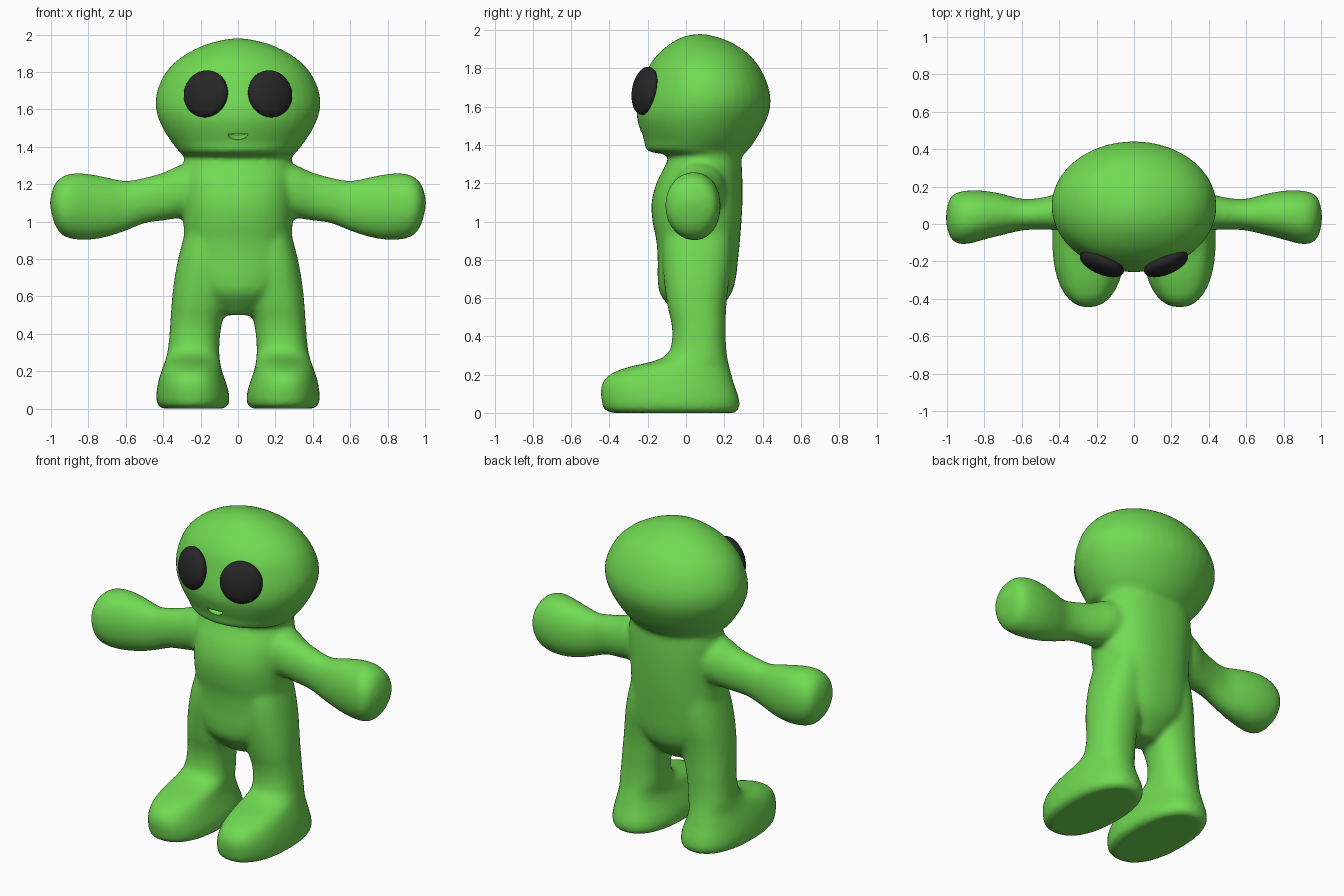
import bpy, bmesh, math
from mathutils import Matrix, Vector

if "Cube" in bpy.data.objects:
    bpy.data.objects.remove(bpy.data.objects["Cube"])


def material(name, color):
    m = bpy.data.materials.new(name)
    m.diffuse_color = (*color, 1)
    m.use_nodes = True
    m.node_tree.nodes["Principled BSDF"].inputs["Base Color"].default_value = m.diffuse_color
    return m


green = material("bright green", (0.165, 0.70, 0.085))
black = material("soft black", (0.02, 0.02, 0.021))


def smooth_rings(rings, steps=4):
    """Catmull-Rom interpolation of the ring values."""
    out = []
    for i in range(len(rings) - 1):
        p0, p1 = rings[max(i - 1, 0)], rings[i]
        p2, p3 = rings[i + 1], rings[min(i + 2, len(rings) - 1)]
        for k in range(steps):
            t = k / steps
            out.append([0.5 * (2 * b + (c - a) * t + (2 * a - 5 * b + 4 * c - d) * t * t
                               + (3 * b - a - 3 * c + d) * t ** 3)
                        for a, b, c, d in zip(p0, p1, p2, p3)])
    out.append(list(rings[-1]))
    return out


def loft(bm, rings, place, power=2.0, seg=40):
    """Closed skin over rings (height, u0, u1, v0, v1); place() maps u, v, h to space."""
    loops = []
    for h, u0, u1, v0, v1 in smooth_rings(rings):
        loop = []
        for i in range(seg):
            a = 2 * math.pi * i / seg
            c, s = math.cos(a), math.sin(a)
            u = (u0 + u1) / 2 + (u1 - u0) / 2 * math.copysign(abs(c) ** (2 / power), c)
            v = (v0 + v1) / 2 + (v1 - v0) / 2 * math.copysign(abs(s) ** (2 / power), s)
            loop.append(bm.verts.new(place(u, v, h)))
        loops.append(loop)
    for a, b in zip(loops, loops[1:]):
        for i in range(seg):
            j = (i + 1) % seg
            bm.faces.new((a[i], a[j], b[j], b[i]))
    bm.faces.new(loops[0])
    bm.faces.new(loops[-1])


def make_object(name, bm, mat):
    bmesh.ops.recalc_face_normals(bm, faces=bm.faces)
    me = bpy.data.meshes.new(name)
    bm.to_mesh(me)
    bm.free()
    me.materials.append(mat)
    ob = bpy.data.objects.new(name, me)
    bpy.context.collection.objects.link(ob)
    return ob


# Rings: (z, x0, x1, y0, y1), with half widths for the symmetric parts
head = [(1.35, .29, -.09, .30), (1.362, .305, -.18, .315), (1.38, .32, -.212, .33),
        (1.42, .352, -.217, .36), (1.48, .392, -.240, .395), (1.55, .425, -.258, .428),
        (1.62, .441, -.252, .442), (1.7, .432, -.232, .432), (1.8, .385, -.20, .388),
        (1.88, .302, -.142, .322), (1.94, .190, -.066, .228), (1.97, .085, .0, .14),
        (1.98, .02, .06, .09)]
torso = [(.50, .09, -.03, .13), (.55, .15, -.08, .18), (.62, .22, -.135, .235),
         (.7, .27, -.148, .26), (.8, .285, -.148, .272), (.9, .288, -.155, .282),
         (1.0, .292, -.175, .29), (1.1, .295, -.18, .295), (1.2, .30, -.155, .295),
         (1.28, .295, -.115, .292), (1.34, .282, -.09, .288), (1.42, .26, -.08, .28)]
leg = [(.0, .075, .405, -.39, .255), (.02, .05, .43, -.43, .278), (.06, .045, .437, -.44, .28),
       (.1, .052, .434, -.446, .27), (.15, .068, .425, -.44, .252), (.2, .085, .41, -.40, .238),
       (.24, .094, .395, -.30, .227), (.27, .098, .385, -.17, .22), (.31, .1, .376, -.095, .213),
       (.38, .097, .368, -.073, .208), (.46, .085, .362, -.075, .208), (.55, .06, .356, -.095, .21),
       (.65, .04, .346, -.11, .22), (.75, .03, .33, -.12, .235), (.85, .03, .308, -.12, .24),
       (.95, .03, .28, -.11, .24)]
# Arm rings: (x, y0, y1, z0, z1)
arm = [(.15, -.07, .22, 1.04, 1.34), (.3, -.055, .20, 1.02, 1.305), (.4, -.035, .165, 1.005, 1.262),
       (.5, -.03, .14, .99, 1.235), (.6, -.035, .135, .95, 1.218), (.7, -.058, .16, .918, 1.236),
       (.8, -.083, .178, .902, 1.255), (.88, -.105, .18, .906, 1.258), (.94, -.106, .17, .928, 1.24),
       (.98, -.075, .145, .985, 1.20), (1.0, -.02, .09, 1.06, 1.14), (1.006, .02, .05, 1.09, 1.11)]

# Body: all parts lofted, then fused and softened
bm = bmesh.new()
straight = lambda u, v, h: (u, v, h)
loft(bm, [(z, -w, w, a, b) for z, w, a, b in head], straight)
loft(bm, [(z, -w, w, a, b) for z, w, a, b in torso], straight, 2.3)
for side in (1, -1):
    loft(bm, leg, lambda u, v, h: (side * u, v, h), 2.3)
    loft(bm, arm, lambda u, v, h: (side * h, u, v), 2.1)
body = make_object("body", bm, green)

remesh = body.modifiers.new("fuse", 'REMESH')
remesh.mode = 'VOXEL'
remesh.voxel_size = 0.014
remesh.use_smooth_shade = True
soften = body.modifiers.new("soften", 'SMOOTH')
soften.factor = 0.5
soften.iterations = 12

# Mouth: half-disc opening with a sloping floor
bm = bmesh.new()
front, back = [], []
for i in range(13):
    a = math.pi * i / 12
    x, z = .06 * math.cos(a), .04 * math.sin(a)
    front.append(bm.verts.new((x * 1.1, -.30, 1.468 - z * 1.6)))
    back.append(bm.verts.new((x * .7, -.165, 1.468 - z * .12)))
for i in range(13):
    j = (i + 1) % 13
    bm.faces.new((front[i], front[j], back[j], back[i]))
bm.faces.new(front)
bm.faces.new(back)
cutter = make_object("mouth_cutter", bm, green)
cutter.hide_render = True
cut = body.modifiers.new("mouth", 'BOOLEAN')
cut.operation = 'DIFFERENCE'
cut.solver = 'EXACT'
cut.object = cutter

bpy.context.view_layer.objects.active = body
body.select_set(True)
bpy.ops.object.convert(target='MESH')
bpy.ops.object.shade_smooth_by_angle(angle=math.radians(40))
bpy.data.objects.remove(cutter)

# Eyes: flattened ellipsoids turned to follow the face
for side, label in ((1, "left_eye"), (-1, "right_eye")):
    bm = bmesh.new()
    bmesh.ops.create_uvsphere(bm, u_segments=40, v_segments=24, radius=1)
    turn = (Matrix.Translation(Vector((side * .172, -.213, 1.683)))
            @ Matrix.Rotation(side * math.radians(23), 4, 'Z')
            @ Matrix.Rotation(math.radians(-9), 4, 'X')
            @ Matrix.Diagonal((.126, .054, .127, 1)))
    bmesh.ops.transform(bm, matrix=turn, verts=bm.verts)
    for f in bm.faces:
        f.smooth = True
    make_object(label, bm, black)
